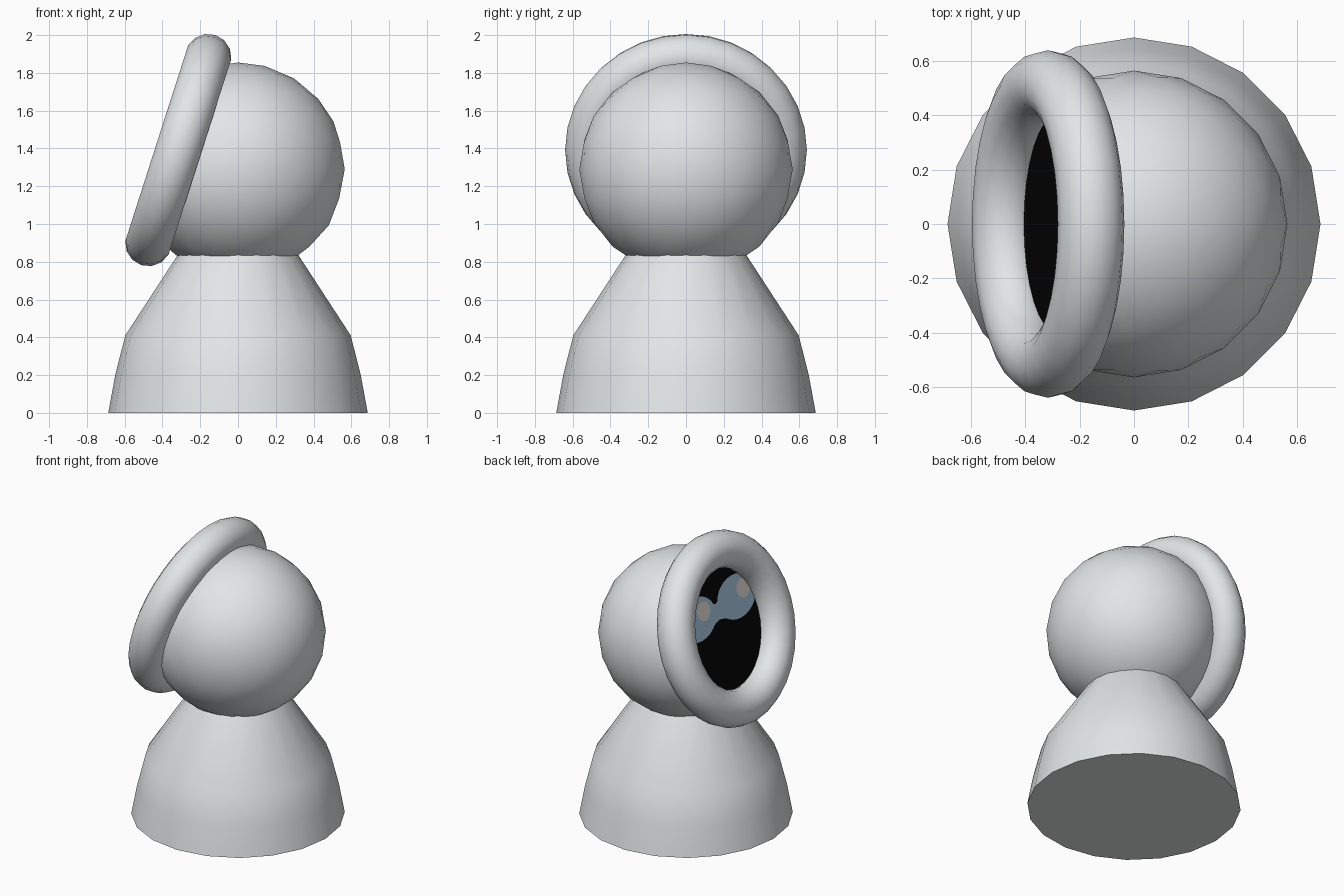
import bpy, bmesh, math
from mathutils import Matrix, Vector

if "Cube" in bpy.data.objects:
    bpy.data.objects.remove(bpy.data.objects["Cube"])


def material(name, rgb):
    m = bpy.data.materials.new(name)
    m.diffuse_color = (*rgb, 1)
    m.use_nodes = True
    m.node_tree.nodes["Principled BSDF"].inputs["Base Color"].default_value = m.diffuse_color
    return m


WHITE = material("suit_white", (0.80, 0.83, 0.84))
BLACK = material("visor_black", (0.001, 0.001, 0.001))
BLUE = material("eye_blue", (0.33, 0.49, 0.63))
GLINT = material("glint_grey", (0.67, 0.63, 0.59))

# Face frame: local x across the face, y up the face, z out of the visor
TILT = math.radians(17.8)
U = Vector((0, -1, 0))
W = Vector((math.sin(TILT), 0, math.cos(TILT)))
N = U.cross(W)
HEAD = Vector((0, 0, 1.29))
HEAD_R = 0.565
VISOR_D = 0.297
FRAME = Matrix.Translation(HEAD) @ Matrix((U, W, N)).transposed().to_4x4()


def finish(name, bm, mats, smooth=True):
    mesh = bpy.data.meshes.new(name)
    bm.to_mesh(mesh)
    bm.free()
    for m in mats:
        mesh.materials.append(m)
    ob = bpy.data.objects.new(name, mesh)
    bpy.context.collection.objects.link(ob)
    if smooth:
        bpy.ops.object.select_all(action='DESELECT')
        ob.select_set(True)
        bpy.context.view_layer.objects.active = ob
        bpy.ops.object.shade_smooth_by_angle(angle=math.radians(40))
    return ob


# Bell-shaped body, 20 sides
bm = bmesh.new()
rings = []
for r, z in [(0.687, 0), (0.65, 0.2), (0.597, 0.41), (0.318, 0.838)]:
    rings.append([bm.verts.new((r * math.cos(math.tau * i / 20),
                                r * math.sin(math.tau * i / 20), z)) for i in range(20)])
for lo, hi in zip(rings, rings[1:]):
    for i in range(20):
        j = (i + 1) % 20
        bm.faces.new((lo[i], lo[j], hi[j], hi[i]))
bm.faces.new(rings[0][::-1])
finish("body", bm, [WHITE])

# Head: icosphere sliced flat on the visor side
bm = bmesh.new()
bmesh.ops.create_icosphere(bm, subdivisions=3, radius=HEAD_R)
bm.transform(Matrix.Translation(HEAD))
cut = bmesh.ops.bisect_plane(bm, geom=bm.verts[:] + bm.edges[:] + bm.faces[:],
                             plane_co=HEAD + N * VISOR_D, plane_no=N, clear_outer=True)
rim = [e for e in cut["geom_cut"] if isinstance(e, bmesh.types.BMEdge)]
bmesh.ops.edgeloop_fill(bm, edges=rim)
for f in bm.faces:  # the flat slice is the dark visor
    if all((v.co - HEAD).dot(N) > VISOR_D - 0.001 for v in f.verts):
        f.material_index = 1
bmesh.ops.recalc_face_normals(bm, faces=bm.faces[:])
finish("head", bm, [WHITE, BLACK])

# Visor ring
bpy.ops.mesh.primitive_torus_add(major_segments=32, minor_segments=14,
                                 major_radius=0.517, minor_radius=0.123)
ring = bpy.context.object
ring.name = "visor_ring"
ring.data.transform(FRAME @ Matrix.Translation((0, 0, 0.332)))
ring.data.materials.append(WHITE)
bpy.ops.object.shade_smooth_by_angle(angle=math.radians(60))


# Flat plates on the visor
def plate(name, points, lift, mat):
    bm = bmesh.new()
    bm.faces.new([bm.verts.new((x, y, VISOR_D + lift)) for x, y in points])
    bm.transform(FRAME)
    finish(name, bm, [mat], smooth=False)


def ellipse(cx, cy, rx, ry, n=28):
    return [(cx + rx * math.cos(math.tau * i / n), cy + ry * math.sin(math.tau * i / n))
            for i in range(n)]


for side, x in (("left", -0.22), ("right", 0.22)):
    plate(side + "_eye", ellipse(x, 0.143, 0.205, 0.143), 0.003, BLUE)
    plate(side + "_glint", ellipse(x + 0.083, 0.172, 0.07, 0.063), 0.006, GLINT)
plate("eye_bridge", [(-0.13, 0.02), (-0.05, 0.055), (0, 0.065), (0.05, 0.055), (0.13, 0.02),
                     (0.13, 0.255), (0.05, 0.195), (0, 0.17), (-0.05, 0.195), (-0.13, 0.255)],
      0.002, BLUE)
